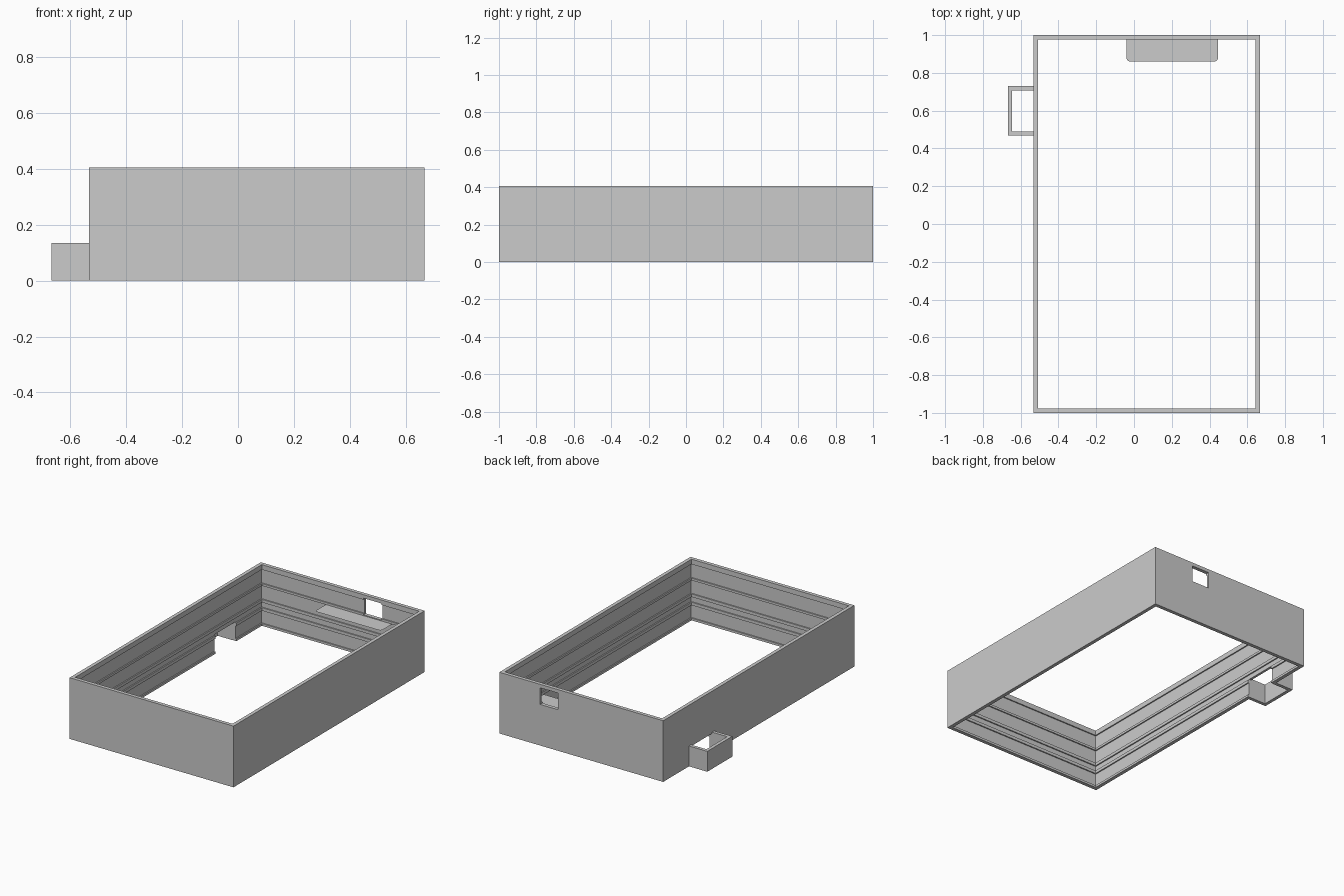
import bpy, bmesh, math

if "Cube" in bpy.data.objects:
    bpy.data.objects.remove(bpy.data.objects["Cube"])

X0, X1, Y0, Y1, H = -0.533, 0.667, -1.0, 1.0, 0.405
T, R = 0.024, 0.016          # wall thickness at ridges / in grooves


def make(name, bm, fix=True):
    if fix:
        bmesh.ops.recalc_face_normals(bm, faces=bm.faces)
    me = bpy.data.meshes.new(name)
    bm.to_mesh(me)
    bm.free()
    ob = bpy.data.objects.new(name, me)
    bpy.context.collection.objects.link(ob)
    return ob


def box(name, x0, x1, y0, y1, z0, z1):
    return prism(name, [(x0, y0), (x1, y0), (x1, y1), (x0, y1)], z0, z1)


def prism(name, outline, z0, z1):
    bm = bmesh.new()
    face = bm.faces.new([bm.verts.new((x, y, z0)) for x, y in outline])
    geo = bmesh.ops.extrude_face_region(bm, geom=[face])["geom"]
    bmesh.ops.translate(bm, vec=(0, 0, z1 - z0),
                        verts=[g for g in geo if isinstance(g, bmesh.types.BMVert)])
    return make(name, bm)


def cut(target, cutter):
    mod = target.modifiers.new("cut", 'BOOLEAN')
    mod.operation, mod.solver, mod.object = 'DIFFERENCE', 'EXACT', cutter
    bpy.context.view_layer.objects.active = target
    bpy.ops.object.modifier_apply(modifier=mod.name)
    bpy.data.objects.remove(cutter)


# Frame wall: ridged section (inset, height) swept round the rectangle
section = [(0, 0), (T, 0)]
for low, high in [(0.015, 0.10), (0.12, 0.155), (0.175, 0.265), (0.28, 0.372)]:
    section += [(T, low), (R, low), (R, high), (T, high)]
section += [(T, H), (0, H)]

bm = bmesh.new()
rings = []
for sx, sy in [(0, 0), (1, 0), (1, 1), (0, 1)]:
    rings.append([bm.verts.new((X1 - d if sx else X0 + d,
                                Y1 - d if sy else Y0 + d, z)) for d, z in section])
n = len(section)
for i in range(4):
    a, b = rings[i], rings[(i + 1) % 4]
    for j in range(n):
        k = (j + 1) % n
        bm.faces.new((a[j], b[j], b[k], a[k]))
frame = make("frame_wall", bm)

# Window in the back wall and doorway into the side pocket
cut(frame, box("window_cutter", 0.237, 0.368, 0.9, 1.1, 0.272, 0.382))
cut(frame, box("doorway_cutter", X0 - 0.1, X0 + 0.1, 0.49, 0.71, -0.1, 0.125))

# U-shaped side pocket, open above and below
px, py0, py1, t = -0.667, 0.468, 0.73, 0.022
prism("side_pocket", [(X0, py0), (px, py0), (px, py1), (X0, py1), (X0, py1 - t),
                      (px + t, py1 - t), (px + t, py0 + t), (X0, py0 + t)], 0, 0.135)

# Thin shelf under the window, rounded front corners, facing down
sx0, sx1, sy0, sy1, r, z = -0.04, 0.445, 0.86, Y1 - R, 0.02, 0.266
pts = [(sx1, sy1), (sx0, sy1)]
for cx, start in [(sx0 + r, 180), (sx1 - r, 270)]:
    for i in range(7):
        a = math.radians(start + i * 15)
        pts.append((cx + r * math.cos(a), sy0 + r + r * math.sin(a)))
bm = bmesh.new()
bm.faces.new([bm.verts.new((x, y, z)) for x, y in reversed(pts)])
make("window_shelf", bm, fix=False)
